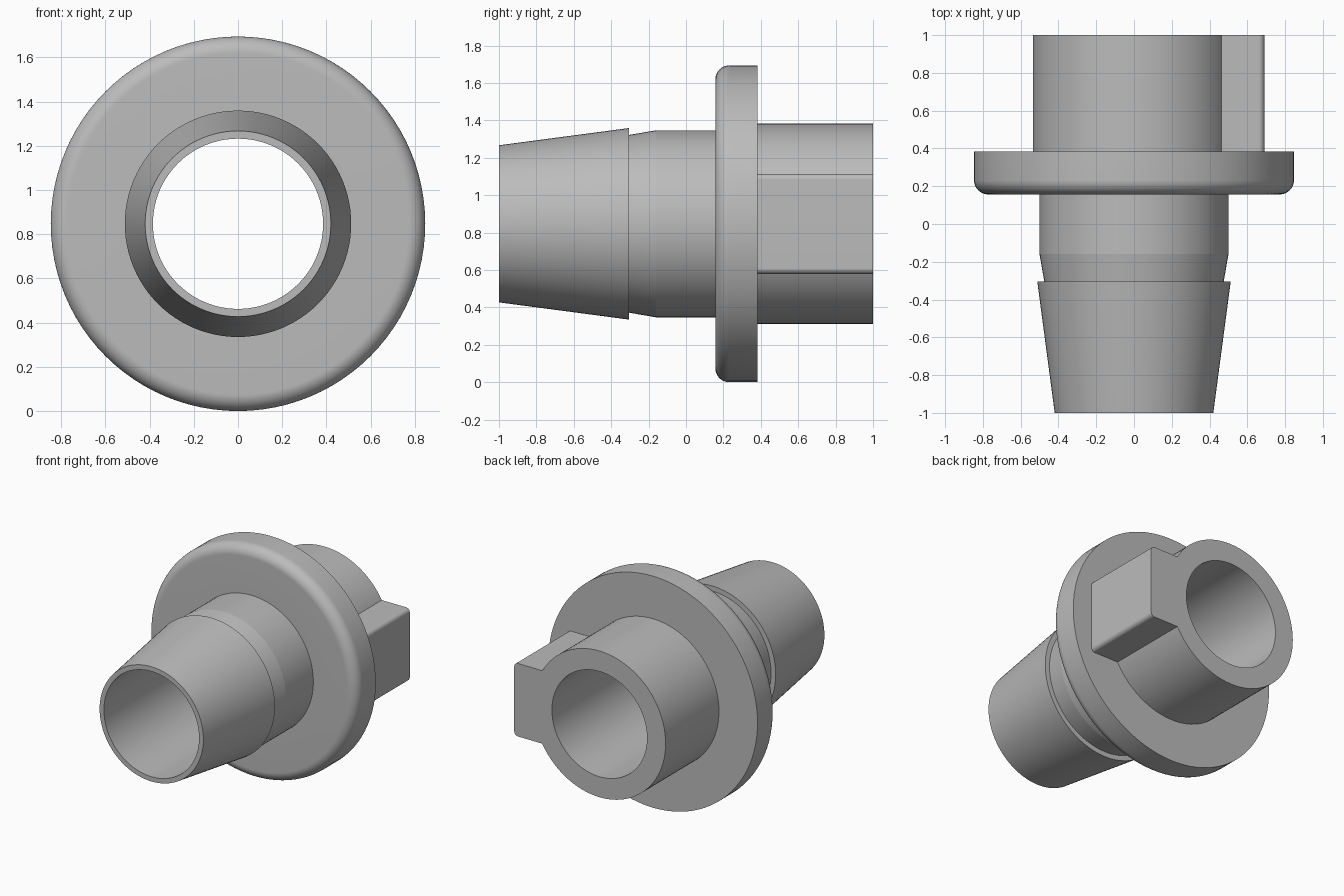
import bpy, bmesh
from math import sin, cos, pi, radians, asin

if "Cube" in bpy.data.objects:
    bpy.data.objects.remove(bpy.data.objects["Cube"])

CZ = 0.847          # height of the fitting's axis
BORE = 0.385
BARREL = 0.535
SEGMENTS = 96

grey = bpy.data.materials.new("plain grey")
grey.use_nodes = True
colour = (0.5, 0.5, 0.5, 1)
grey.diffuse_color = colour
grey.node_tree.nodes["Principled BSDF"].inputs["Base Color"].default_value = colour


def arc(cx, cy, r, start, end, steps):
    """Points along a circular arc, angles in degrees."""
    angles = [radians(start + (end - start) * i / steps) for i in range(steps + 1)]
    return [(cx + r * cos(a), cy + r * sin(a)) for a in angles]


def finish(name, bm):
    bmesh.ops.recalc_face_normals(bm, faces=bm.faces)
    mesh = bpy.data.meshes.new(name)
    bm.to_mesh(mesh)
    bm.free()
    mesh.materials.append(grey)
    obj = bpy.data.objects.new(name, mesh)
    obj.location.z = CZ
    bpy.context.collection.objects.link(obj)
    bpy.ops.object.select_all(action='DESELECT')
    obj.select_set(True)
    bpy.context.view_layer.objects.active = obj
    bpy.ops.object.shade_smooth_by_angle(angle=radians(7))
    return obj


def lathe(name, profile):
    """Turn a closed (y, radius) profile around the y axis."""
    bm = bmesh.new()
    rings = []
    for i in range(SEGMENTS):
        a = 2 * pi * i / SEGMENTS
        rings.append([bm.verts.new((r * cos(a), y, r * sin(a))) for y, r in profile])
    n = len(profile)
    for i in range(SEGMENTS):
        p, q = rings[i], rings[(i + 1) % SEGMENTS]
        for j in range(n):
            k = (j + 1) % n
            bm.faces.new((p[j], p[k], q[k], q[j]))
    return finish(name, bm)


def extrude_y(name, outline, y0, y1):
    """Extrude an (x, z) outline along y."""
    bm = bmesh.new()
    face = bm.faces.new([bm.verts.new((x, y0, z)) for x, z in outline])
    geom = bmesh.ops.extrude_face_region(bm, geom=[face])["geom"]
    verts = [v for v in geom if isinstance(v, bmesh.types.BMVert)]
    bmesh.ops.translate(bm, verts=verts, vec=(0, y1 - y0, 0))
    return finish(name, bm)


# Hollow body: hose barb, neck, flange with rounded front rim, rear barrel
FLANGE, RIM = 0.847, 0.075
body = [(-1, BORE), (-1, 0.42), (-0.305, 0.512), (-0.305, 0.475), (-0.16, 0.5), (0.157, 0.5)]
body += arc(0.157 + RIM, FLANGE - RIM, RIM, 180, 90, 16)
body += [(0.383, FLANGE), (0.383, BARREL), (1, BARREL), (1, BORE)]
lathe("flanged_hose_body", body)

# Key on the side of the barrel, with softened outer edges
HALF, OUT, EDGE = 0.267, 0.69, 0.03
seat = BARREL - 0.004
spread = math_angle = asin(HALF / seat) * 180 / pi
key = arc(0, 0, seat, spread, -spread, 16)
key += arc(OUT - EDGE, -HALF + EDGE, EDGE, -90, 0, 16)
key += arc(OUT - EDGE, HALF - EDGE, EDGE, 0, 90, 16)
extrude_y("side_key", key, 0.383, 1)
